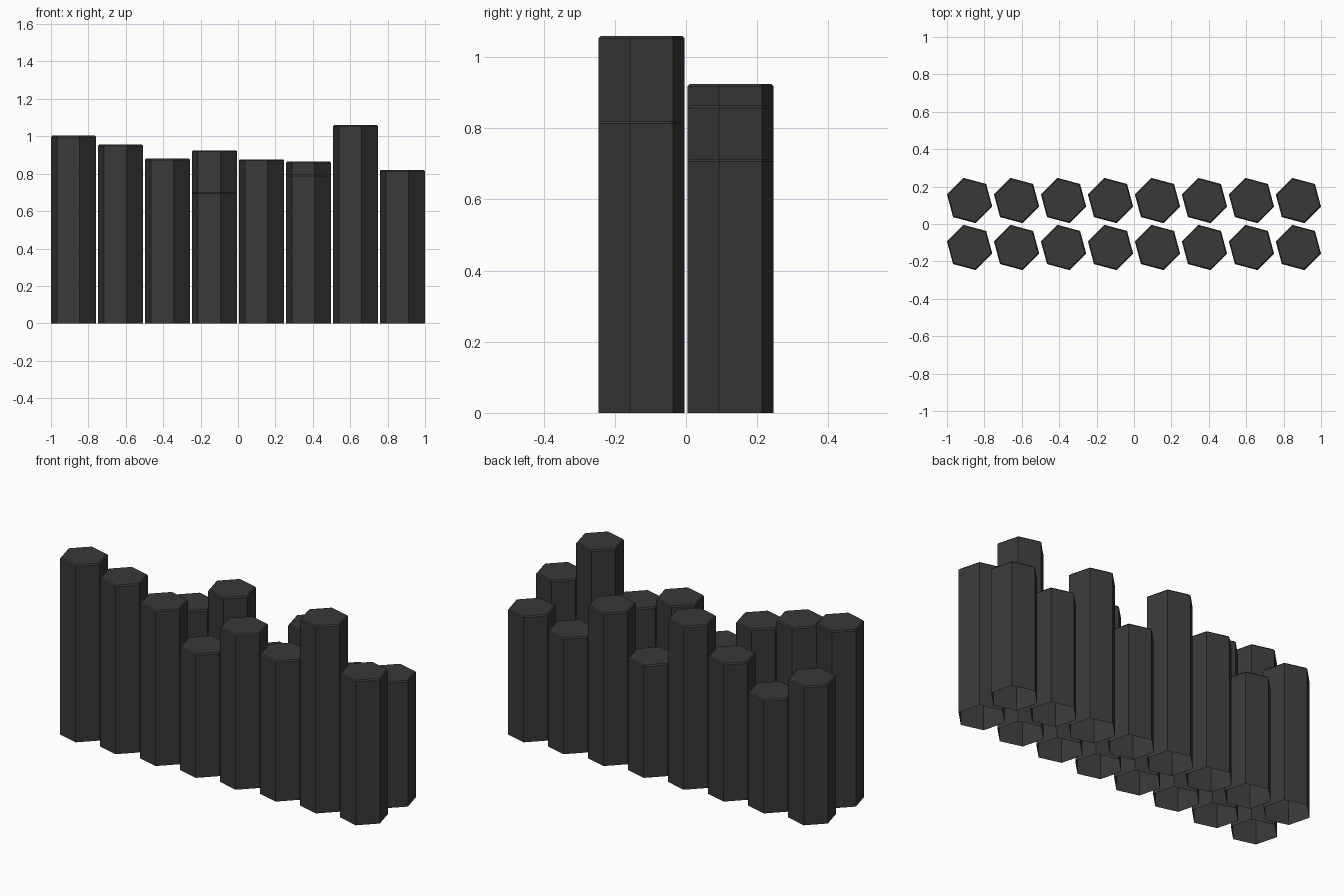
import bpy, bmesh, math

if "Cube" in bpy.data.objects:
    bpy.data.objects.remove(bpy.data.objects["Cube"])

R = 0.1252        # hexagon corner radius
PITCH = 0.2511    # spacing of columns and rows
CHAMFER = 0.007   # small bevel around each top

# column heights, left to right
FRONT = [1.003, 0.955, 0.88, 0.70, 0.877, 0.795, 1.06, 0.82]
BACK = [0.786, 0.643, 0.78, 0.925, 0.637, 0.864, 0.657, 0.713]

stone = bpy.data.materials.new("dark_basalt")
stone.diffuse_color = (0.04, 0.04, 0.04, 1)
stone.use_nodes = True
stone.node_tree.nodes["Principled BSDF"].inputs["Base Color"].default_value = stone.diffuse_color


def ring(bm, radius, z):
    return [bm.verts.new((radius * math.cos(math.radians(a)),
                          radius * math.sin(math.radians(a)), z))
            for a in range(-15, 345, 60)]


def hex_column(name, x, y, height):
    """Hexagonal column, open underneath, with a chamfered top."""
    bm = bmesh.new()
    rings = [ring(bm, R, 0), ring(bm, R, height - CHAMFER),
             ring(bm, R - CHAMFER, height)]
    for low, high in zip(rings, rings[1:]):
        for i in range(6):
            j = (i + 1) % 6
            bm.faces.new((low[i], low[j], high[j], high[i]))
    bm.faces.new(rings[-1])
    mesh = bpy.data.meshes.new(name)
    bm.to_mesh(mesh)
    bm.free()
    mesh.materials.append(stone)
    ob = bpy.data.objects.new(name, mesh)
    ob.location = (x, y, 0)
    bpy.context.collection.objects.link(ob)


# two rows of eight columns
for row, y, heights in (("front", -PITCH / 2, FRONT), ("back", PITCH / 2, BACK)):
    for i, h in enumerate(heights):
        hex_column(f"{row}_column_{i + 1}", (i - 3.5) * PITCH, y, h)
